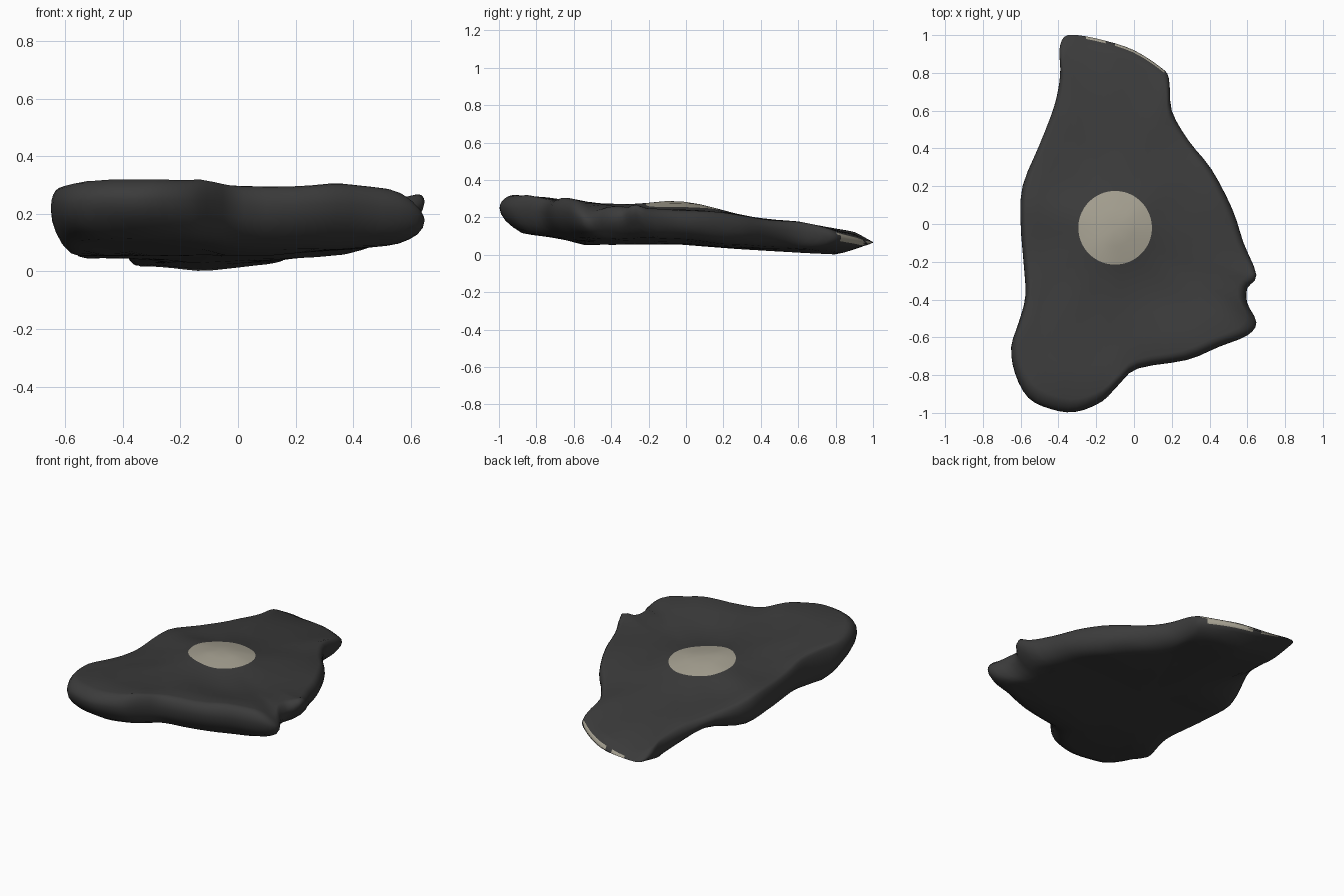
import bpy, bmesh, math
from mathutils import Vector, noise

if "Cube" in bpy.data.objects:
    bpy.data.objects.remove(bpy.data.objects["Cube"])

# Materials
def material(name, rgb):
    m = bpy.data.materials.new(name)
    m.diffuse_color = (*rgb, 1)
    m.use_nodes = True
    m.node_tree.nodes["Principled BSDF"].inputs["Base Color"].default_value = m.diffuse_color
    return m

dark = material("dark stone", (0.044, 0.044, 0.044))
pale = material("pale stone", (0.38, 0.355, 0.285))

# Plan outline, anticlockwise from the back tip
OUTLINE = [(-.30, 1.0), (-.37, .99), (-.395, .92), (-.39, .82), (-.40, .72), (-.43, .6), (-.50, .42),
           (-.59, .20), (-.60, 0), (-.585, -.2), (-.575, -.38), (-.61, -.52), (-.65, -.65),
           (-.63, -.79), (-.56, -.92), (-.44, -.98), (-.31, -.995), (-.17, -.94), (-.08, -.85),
           (.02, -.765), (.28, -.72), (.45, -.65), (.60, -.59), (.648, -.52), (.60, -.42),
           (.60, -.34), (.648, -.27), (.58, -.1), (.52, .08), (.41, .29), (.29, .44), (.20, .6),
           (.185, .77), (.14, .83), (0, .92), (-.15, .97)]
# Height of upper and lower surfaces along y
TOP = [(-1, .31), (-.85, .32), (-.7, .295), (-.5, .275), (-.25, .25), (.1, .23), (.25, .21),
       (.6, .17), (.8, .135), (.9, .115), (1, .07)]
BOTTOM = [(-1, .15), (-.88, .11), (-.72, .1), (-.55, .055), (0, .055), (.4, .02), (.8, 0), (1, .03)]
CENTRE, RADIUS = Vector((-.1, -.02)), .195

def lookup(table, y):
    for (a, u), (b, v) in zip(table, table[1:]):
        if y <= b:
            t = max(0, (y - a) / (b - a))
            return u + (v - u) * t
    return table[-1][1]

def smooth_loop(pts, steps):
    out, n = [], len(pts)
    p = [Vector(q) for q in pts]
    for i in range(n):
        a, b, c, d = p[i - 1], p[i], p[(i + 1) % n], p[(i + 2) % n]
        for k in range(steps):
            t = k / steps
            out.append(.5 * (2 * b + (c - a) * t + (2 * a - 5 * b + 4 * c - d) * t * t
                             + (3 * b - a - 3 * c + d) * t ** 3))
    return out

def bump(x, y, r):
    return math.exp(-((x - r[0]) ** 2 + (y - r[1]) ** 2) / r[2] ** 2)

def height(x, y, h):
    top, low = lookup(TOP, y), lookup(BOTTOM, y)
    # raised patch, higher front right corner, dip behind the front lip
    top += .05 * bump(x, y, (-.1, -.03, .21)) + .015 * bump(x, y, (.4, -.62, .2))
    top -= .025 * bump(x, y, (.2, -.38, .18))
    # underside rises to both sides, hollow under the back left edge
    low += .08 * max(0, x - .1) + .06 * bump(x, y, (-.5, .45, .16))
    low += .08 * abs(x + .12) * min(1, max(0, (y - .2) / .3))
    # two jagged teeth on the right edge
    top += .04 * bump(x, y, (.66, -.27, .06)) - .06 * bump(x, y, (.66, -.5, .1))
    low += .07 * bump(x, y, (.66, -.27, .08))
    z = (top + low) / 2 + (top - low) / 2 * h
    wobble = noise.noise(Vector((x * 5, y * 5, h * .5))) * .012
    return max(0, z + wobble * (1 if h > -.5 else .3))

# Slab: rings run from the round top patch, over the rounded rim, to the underside
edge = smooth_loop(OUTLINE, 3)
rings = [(.5, 1, True), (1, 1, True)]
rings += [(f, 1, False) for f in (.12, .3, .5, .7)]
for i in range(11):
    t = math.pi * (i / 10 - .5)
    inset = .09 if t < 0 else .22
    level = .25 - math.sin(t) * (.75 if t < 0 else 1.25)
    rings.append((1 - inset * (1 - math.cos(t)), level, False))
rings += [(f, -1, False) for f in (.6, .35, .12)]

bm = bmesh.new()
loops = []
for f, h, is_disc in rings:
    loop = []
    for e in edge:
        d = e - CENTRE
        disc = d.normalized() * RADIUS
        p = CENTRE + (disc * f if is_disc else disc.lerp(d, f))
        loop.append(bm.verts.new((p.x, p.y, height(p.x, p.y, h))))
    loops.append(loop)

n = len(edge)
for r in range(len(loops) - 1):
    for i in range(n):
        j = (i + 1) % n
        face = bm.faces.new((loops[r][i], loops[r + 1][i], loops[r + 1][j], loops[r][j]))
        c = face.calc_center_median()
        # pale top patch and chipped pale strips on the back rim
        chipped = 9 <= r <= 11 and c.y > .8 and (-.08 < c.x < .15 or -.27 < c.x < -.17)
        face.material_index = int(r == 0 or chipped)
for loop, h in ((loops[0], 1), (loops[-1], -1)):
    mid = bm.verts.new((*CENTRE, height(*CENTRE, h)))
    for i in range(n):
        face = bm.faces.new((mid, loop[i], loop[(i + 1) % n]))
        face.material_index = int(h > 0)
bmesh.ops.recalc_face_normals(bm, faces=bm.faces)

mesh = bpy.data.meshes.new("rock_slab")
bm.to_mesh(mesh)
bm.free()
mesh.materials.append(dark)
mesh.materials.append(pale)
slab = bpy.data.objects.new("rock_slab", mesh)
bpy.context.collection.objects.link(slab)
bpy.context.view_layer.objects.active = slab
slab.select_set(True)
bpy.ops.object.shade_smooth_by_angle(angle=math.radians(50))
